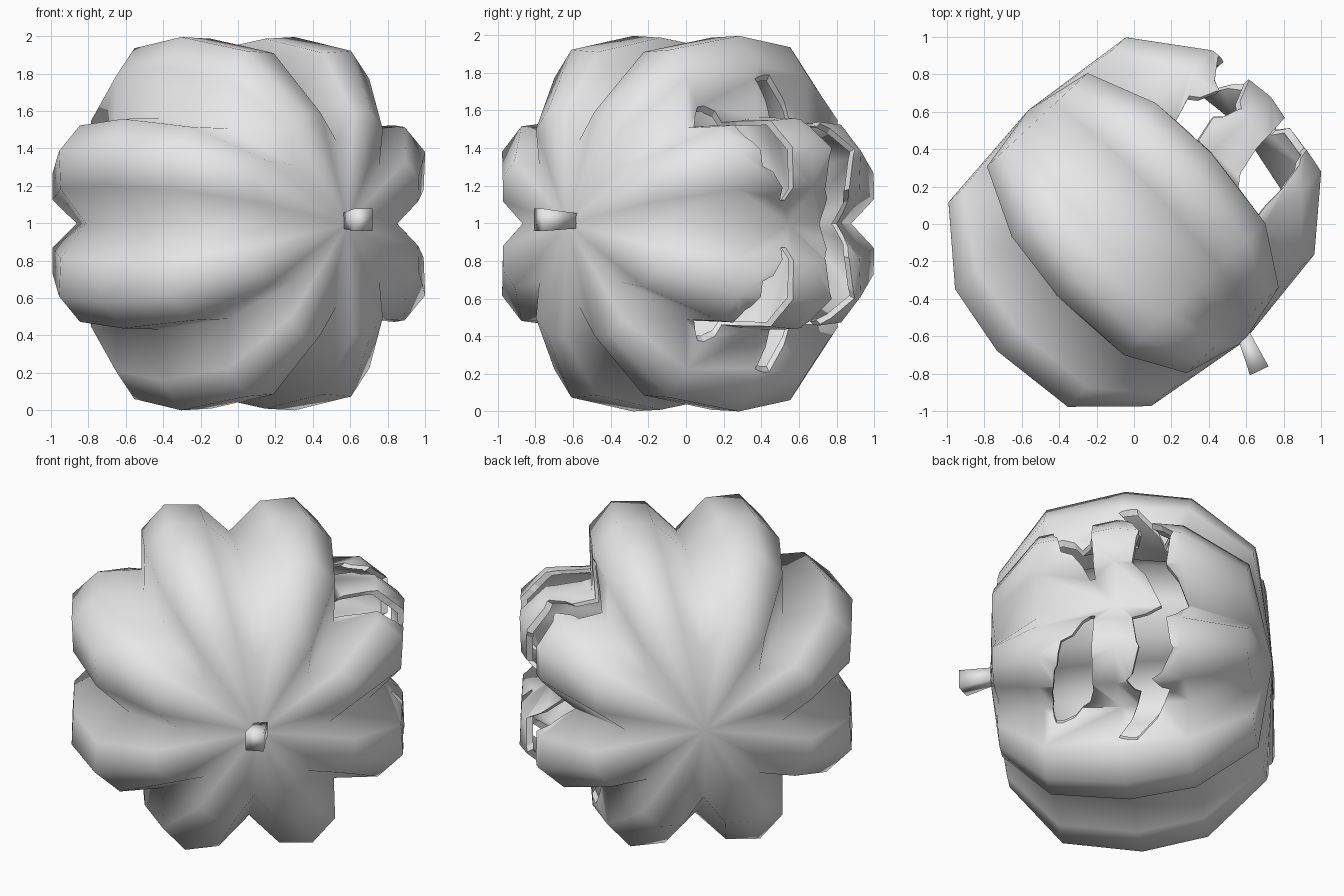
import bpy, bmesh, math
from mathutils import Vector

if "Cube" in bpy.data.objects:
    bpy.data.objects.remove(bpy.data.objects["Cube"])

S = math.sqrt(0.5)
TILT = 0.037
skin = bpy.data.materials.new("light grey")
skin.diffuse_color = (0.8, 0.8, 0.8, 1)
skin.use_nodes = True
skin.node_tree.nodes["Principled BSDF"].inputs["Base Color"].default_value = skin.diffuse_color


def place(u, radius, deg):
    """u runs along the lying axis, deg turns around it from the carved side."""
    a = math.radians(deg)
    r = radius * math.cos(a)
    u, r = u + r * TILT, r - u * TILT
    return Vector(((u + r) * S, (r - u) * S, 1 + radius * math.sin(a)))


def finish(name, bm, smooth=False):
    bmesh.ops.recalc_face_normals(bm, faces=bm.faces)
    for f in bm.faces:
        f.smooth = smooth
    me = bpy.data.meshes.new(name)
    bm.to_mesh(me)
    bm.free()
    me.materials.append(skin)
    ob = bpy.data.objects.new(name, me)
    bpy.context.collection.objects.link(ob)
    return ob


# (position on axis, valley, shoulder and crest radius)
RINGS = [(0.775, 0.44, 0.605, 0.645), (0.475, 0.72, 0.93, 1.0), (0.0, 0.80, 1.008, 1.08),
         (-0.395, 0.74, 0.945, 1.015), (-0.76, 0.47, 0.66, 0.70)]


def ribbed_body(name, k):
    """Eight ribs, four segments each, fanned to a pole at either end."""
    bm = bmesh.new()
    n = 32
    rings = []
    for u, valley, shoulder, crest in RINGS:
        radii = (valley, shoulder, crest, shoulder)
        rings.append([bm.verts.new(place(u * k, radii[i % 4] * k, i * 360 / n)) for i in range(n)])
    top = bm.verts.new(place(0.86 * k, 0, 0))
    bottom = bm.verts.new(place(-0.83 * k, 0, 0))
    for i in range(n):
        j = (i + 1) % n
        bm.faces.new((top, rings[0][i], rings[0][j]))
        bm.faces.new((bottom, rings[-1][j], rings[-1][i]))
        for a, b in zip(rings, rings[1:]):
            bm.faces.new((a[i], b[i], b[j], a[j]))
    return finish(name, bm, True)


def strip_cutter(name, side_a, side_b):
    """Radial wedge between two rows of (u, deg) points."""
    bm = bmesh.new()
    cols = [[bm.verts.new(place(u, rad, d)) for (u, d), rad in
             ((p, 0.45), (q, 0.45), (q, 1.35), (p, 1.35))] for p, q in zip(side_a, side_b)]
    for c, d in zip(cols, cols[1:]):
        for i in range(4):
            j = (i + 1) % 4
            bm.faces.new((c[i], c[j], d[j], d[i]))
    bm.faces.new(cols[0])
    bm.faces.new(cols[-1])
    bmesh.ops.triangulate(bm, faces=bm.faces)
    return finish(name, bm)


def cut(target, cutter):
    m = target.modifiers.new("cut", 'BOOLEAN')
    m.operation = 'DIFFERENCE'
    m.solver = 'EXACT'
    m.object = cutter
    cutter.hide_render = True
    bpy.context.view_layer.objects.active = target
    bpy.ops.object.modifier_apply(modifier=m.name)
    bpy.data.objects.remove(cutter)


# Hollow ribbed shell
shell = ribbed_body("pumpkin_shell", 1.0)
cut(shell, ribbed_body("hollow", 0.96))

# Zigzag mouth
upper = [(0.02, 54), (-0.13, 38), (-0.06, 33), (-0.15, 22), (-0.11, 11), (-0.26, 0)]
lower = [(-0.09, 55), (-0.30, 38), (-0.21, 33), (-0.35, 23), (-0.31, 11), (-0.42, 0)]


def mirrored(row):
    return row + [(u, -d) for u, d in reversed(row[:-1])]


cut(shell, strip_cutter("mouth", mirrored(upper), mirrored(lower)))

# Two slanted eyes
for s in (1, -1):
    stem_side = [(0.15, 8), (0.32, 18), (0.37, 28), (0.40, 36), (0.42, 45), (0.40, 50)]
    mouth_side = [(0.12, 8), (0.13, 18), (0.14, 28), (0.15, 36), (0.24, 45), (0.36, 50)]
    cut(shell, strip_cutter("eye", [(u, d * s) for u, d in stem_side],
                            [(u, d * s) for u, d in mouth_side]))

# Short square stem, flared at the tip
bm = bmesh.new()
base, tip = Vector((0.585, -0.59, 1.015)), Vector((0.67, -0.785, 1.02))
side = Vector((0.9, 0.43, 0))
ends = []
for c, w, h in ((base, 0.035, 0.04), (tip, 0.055, 0.06)):
    ends.append([bm.verts.new(c + side * (w * a) + Vector((0, 0, h * b)))
                 for a, b in ((-1, -1), (1, -1), (1, 1), (-1, 1))])
for i in range(4):
    j = (i + 1) % 4
    bm.faces.new((ends[0][i], ends[0][j], ends[1][j], ends[1][i]))
bm.faces.new(ends[0])
bm.faces.new(ends[1])
finish("stem", bm, True)

# Rest the body on the ground
low = min(v.co.z for v in shell.data.vertices)
for name in ("pumpkin_shell", "stem"):
    bpy.data.objects[name].location.z -= low
